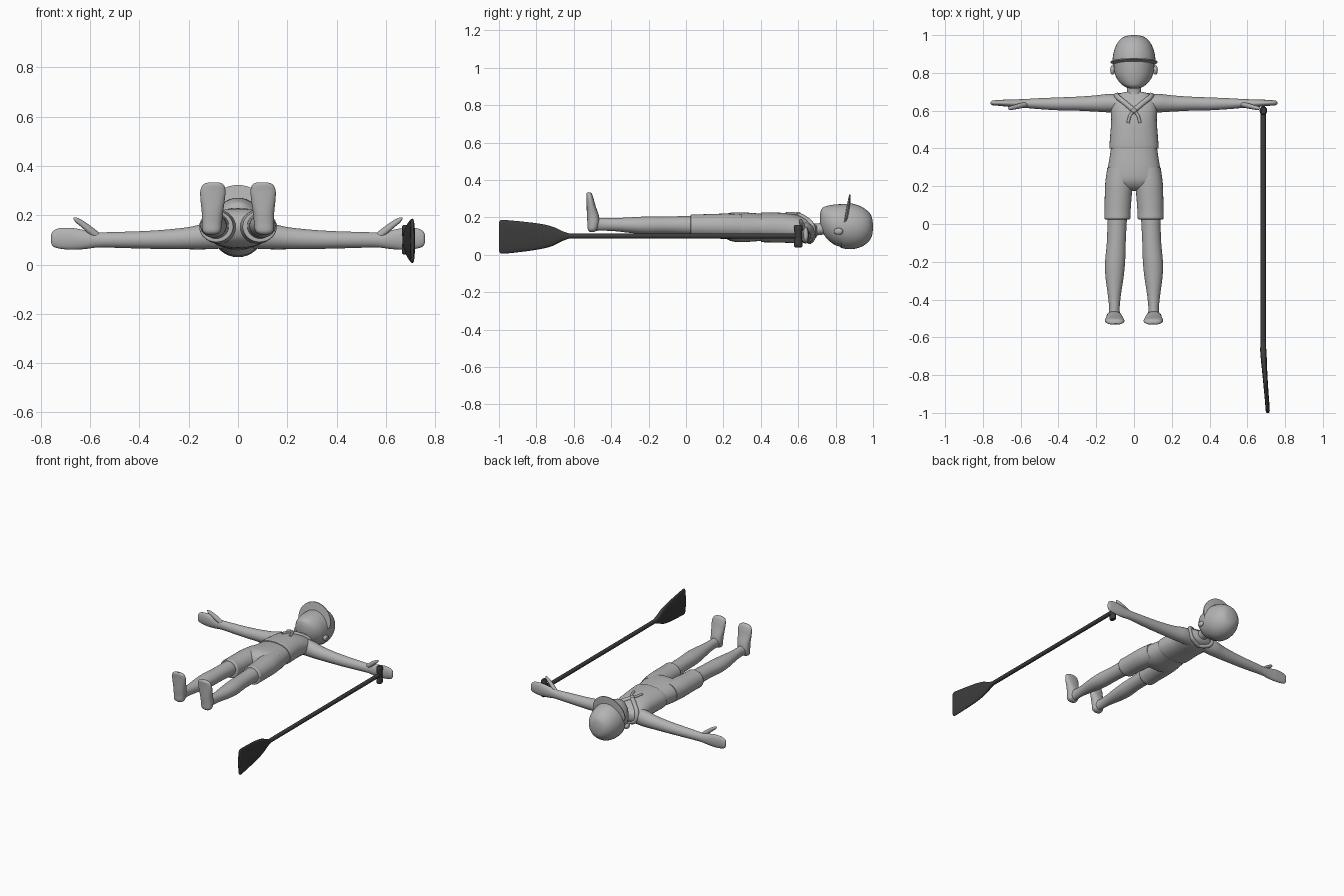
import bpy, bmesh, math
from mathutils import Vector


def material(name, rgb):
    m = bpy.data.materials.new(name)
    m.diffuse_color = (*rgb, 1)
    return m


GREY = material("light_grey", (0.45, 0.45, 0.45))
DARK = material("dark_grey", (0.045, 0.045, 0.045))


def finish(name, bm, mat, mirror=False, angle=45):
    bmesh.ops.recalc_face_normals(bm, faces=bm.faces)
    me = bpy.data.meshes.new(name)
    bm.to_mesh(me)
    bm.free()
    me.materials.append(mat)
    ob = bpy.data.objects.new(name, me)
    bpy.context.collection.objects.link(ob)
    if mirror:
        ob.modifiers.new("Mirror", 'MIRROR')
    bpy.ops.object.select_all(action='DESELECT')
    ob.select_set(True)
    bpy.context.view_layer.objects.active = ob
    bpy.ops.object.shade_smooth_by_angle(angle=math.radians(angle))
    return ob


def spline(rows, steps):
    """Catmull-Rom interpolation between cross-sections."""
    out = []
    for i in range(len(rows) - 1):
        p0, p1 = rows[max(i - 1, 0)], rows[i]
        p2, p3 = rows[i + 1], rows[min(i + 2, len(rows) - 1)]
        for s in range(steps):
            t = s / steps
            out.append([0.5 * (2 * b + (c - a) * t + (2 * a - 5 * b + 4 * c - d) * t * t
                               + (3 * b - a - 3 * c + d) * t ** 3)
                        for a, b, c, d in zip(p0, p1, p2, p3)])
    out.append(list(rows[-1]))
    return out


def loft(axis, rows, n=28, steps=4, power=1.0):
    """rows: position on axis, two centre coordinates, two radii."""
    bm = bmesh.new()
    rings = []
    for t, a, b, ra, rb in spline(rows, steps):
        ring = []
        for k in range(n):
            c, s = math.cos(2 * math.pi * k / n), math.sin(2 * math.pi * k / n)
            u = a + max(ra, 0.001) * math.copysign(abs(c) ** power, c)
            v = b + max(rb, 0.001) * math.copysign(abs(s) ** power, s)
            ring.append(bm.verts.new({'x': (t, u, v), 'y': (u, t, v), 'z': (u, v, t)}[axis]))
        rings.append(ring)
    for r, q in zip(rings, rings[1:]):
        for k in range(n):
            bm.faces.new((r[k], r[(k + 1) % n], q[(k + 1) % n], q[k]))
    bm.faces.new(rings[0])
    bm.faces.new(rings[-1])
    return bm


def ball(name, centre, radii, mat, mirror=False):
    bm = bmesh.new()
    bmesh.ops.create_uvsphere(bm, u_segments=20, v_segments=12, radius=1)
    for v in bm.verts:
        v.co = Vector([c + p * r for c, p, r in zip(centre, v.co, radii)])
    return finish(name, bm, mat, mirror)


# Head
HEAD = [(0.717, 0, 0.19, 0.02, 0.03), (0.727, 0, 0.188, 0.048, 0.06),
        (0.75, 0, 0.175, 0.077, 0.085), (0.79, 0, 0.162, 0.1, 0.106),
        (0.84, 0, 0.155, 0.108, 0.116), (0.885, 0, 0.152, 0.107, 0.117),
        (0.93, 0, 0.15, 0.095, 0.104), (0.965, 0, 0.15, 0.074, 0.08),
        (0.986, 0, 0.15, 0.045, 0.05), (0.993, 0, 0.15, 0.008, 0.008)]
finish("head", loft('y', HEAD, 36), GREY)
ball("ear", (0.113, 0.815, 0.125), (0.013, 0.025, 0.018), GREY, True)

# Cap: enlarged crown cut along a tilted plane
bm = loft('y', [(0.845 + (t - 0.845) * 1.045, a, b, ra + 0.005, rb + 0.005)
                for t, a, b, ra, rb in HEAD], 36)
bmesh.ops.bisect_plane(bm, geom=bm.verts[:] + bm.edges[:] + bm.faces[:],
                       plane_co=(0, 0.847, 0.155), plane_no=(0, 1, -0.17), clear_inner=True)
finish("cap_crown", bm, GREY)

# Cap brim: crescent standing out over the face
bm = bmesh.new()
rows = []
for i in range(25):
    a = math.radians(10 + 160 * i / 24)
    w = 0.054 * max(0, math.sin(math.pi * i / 24)) ** 0.6
    row = []
    for r, dy in ((0.105, -0.006), (0.114 + w, -0.003), (0.114 + w, 0.003), (0.105, 0.014)):
        z = 0.155 + r * math.sin(a)
        row.append(bm.verts.new((r * 0.98 * math.cos(a), 0.847 + 0.17 * (z - 0.155) + dy, z)))
    rows.append(row)
for r, q in zip(rows, rows[1:]):
    for k in range(4):
        bm.faces.new((r[k], r[(k + 1) % 4], q[(k + 1) % 4], q[k]))
bm.faces.new(rows[0])
bm.faces.new(rows[-1])
finish("cap_brim", bm, GREY)

# Neck and shirt
finish("neck", loft('y', [(0.66, 0, 0.13, 0.05, 0.045), (0.7, 0, 0.135, 0.038, 0.032),
                          (0.76, 0, 0.145, 0.04, 0.035)]), GREY)
finish("shirt", loft('y', [(0.4, 0, 0.147, 0.129, 0.078), (0.415, 0, 0.147, 0.13, 0.08),
                           (0.47, 0, 0.146, 0.126, 0.08), (0.54, 0, 0.143, 0.121, 0.079),
                           (0.6, 0, 0.137, 0.122, 0.074), (0.65, 0, 0.13, 0.118, 0.062),
                           (0.685, 0, 0.125, 0.085, 0.042), (0.7, 0, 0.128, 0.045, 0.03)],
                     36, power=0.9), GREY)

# Arms with mitten hands and thumbs
finish("arm", loft('x', [(0.06, 0.638, 0.12, 0.045, 0.055), (0.13, 0.64, 0.115, 0.049, 0.053),
                         (0.2, 0.638, 0.107, 0.043, 0.045), (0.3, 0.637, 0.102, 0.037, 0.039),
                         (0.4, 0.636, 0.1, 0.034, 0.035), (0.5, 0.637, 0.1, 0.029, 0.032),
                         (0.57, 0.638, 0.1, 0.024, 0.031), (0.62, 0.638, 0.101, 0.022, 0.038),
                         (0.67, 0.64, 0.104, 0.019, 0.044), (0.72, 0.641, 0.106, 0.015, 0.042),
                         (0.75, 0.641, 0.105, 0.012, 0.032), (0.759, 0.641, 0.104, 0.005, 0.015)]),
       GREY, True)
finish("thumb", loft('x', [(0.56, 0.635, 0.11, 0.012, 0.016), (0.6, 0.626, 0.139, 0.014, 0.019),
                           (0.635, 0.618, 0.166, 0.012, 0.015), (0.657, 0.613, 0.18, 0.01, 0.011),
                           (0.667, 0.612, 0.186, 0.003, 0.004)], 16), GREY, True)

# Shorts
finish("shorts_seat", loft('y', [(0.43, 0, 0.147, 0.118, 0.07), (0.36, 0, 0.147, 0.128, 0.076),
                                 (0.29, 0, 0.147, 0.139, 0.08), (0.23, 0, 0.15, 0.14, 0.073),
                                 (0.19, 0, 0.152, 0.115, 0.045), (0.175, 0, 0.152, 0.07, 0.01)],
                           36, power=0.9), GREY)
finish("shorts_leg", loft('y', [(0.3, 0.075, 0.15, 0.066, 0.066), (0.22, 0.079, 0.152, 0.073, 0.068),
                                (0.14, 0.084, 0.153, 0.071, 0.065), (0.07, 0.087, 0.153, 0.069, 0.063),
                                (0.03, 0.088, 0.153, 0.069, 0.063), (0.025, 0.088, 0.153, 0.06, 0.054)]),
       GREY, True)

# Legs and bare feet
finish("leg", loft('y', [(0.08, 0.089, 0.155, 0.055, 0.054), (0, 0.09, 0.157, 0.051, 0.05),
                         (-0.1, 0.094, 0.158, 0.05, 0.047), (-0.2, 0.1, 0.157, 0.053, 0.048),
                         (-0.28, 0.103, 0.158, 0.048, 0.043), (-0.38, 0.104, 0.161, 0.034, 0.035),
                         (-0.45, 0.104, 0.163, 0.028, 0.034), (-0.5, 0.105, 0.163, 0.034, 0.036)]),
       GREY, True)
finish("foot", loft('z', [(0.122, 0.108, -0.502, 0.018, 0.012), (0.135, 0.107, -0.5, 0.036, 0.025),
                          (0.17, 0.106, -0.495, 0.041, 0.032), (0.21, 0.104, -0.498, 0.043, 0.032),
                          (0.26, 0.103, -0.507, 0.049, 0.024), (0.3, 0.102, -0.513, 0.051, 0.019),
                          (0.325, 0.1, -0.518, 0.041, 0.015), (0.334, 0.098, -0.52, 0.018, 0.008)],
                    power=0.85), GREY, True)


# Neckerchief: collar roll, knot and two tails
def roll(name, pts, depth):
    cu = bpy.data.curves.new(name, 'CURVE')
    cu.dimensions = '3D'
    cu.bevel_depth, cu.bevel_resolution, cu.use_fill_caps = depth, 3, True
    sp = cu.splines.new('BEZIER')
    sp.bezier_points.add(len(pts) - 1)
    for p, co in zip(sp.bezier_points, pts):
        p.co = co
        p.handle_left_type = p.handle_right_type = 'AUTO'
    ob = bpy.data.objects.new(name, cu)
    bpy.context.collection.objects.link(ob)
    cu.materials.append(GREY)
    ob.modifiers.new("Mirror", 'MIRROR')


roll("neckerchief_collar", [(0, 0.6, 0.212), (0.045, 0.638, 0.193), (0.09, 0.676, 0.152),
                            (0.08, 0.68, 0.1), (0.045, 0.672, 0.08), (0, 0.66, 0.07)], 0.014)
roll("neckerchief_tail", [(0, 0.6, 0.215), (0.02, 0.575, 0.22), (0.032, 0.535, 0.222)], 0.008)
ball("neckerchief_knot", (0, 0.6, 0.216), (0.016, 0.014, 0.014), GREY)

# Paddle: shaft, cross grip and bent blade
finish("paddle_shaft", loft('y', [(0.61, 0.685, 0.1, 0.014, 0.014), (0, 0.684, 0.1, 0.014, 0.014),
                                  (-0.7, 0.684, 0.1, 0.014, 0.014)], 16), DARK)
finish("paddle_grip", loft('z', [(0.04, 0.685, 0.6, 0.014, 0.018), (0.052, 0.685, 0.6, 0.02, 0.024),
                                 (0.1, 0.685, 0.6, 0.017, 0.019), (0.148, 0.685, 0.6, 0.02, 0.024),
                                 (0.16, 0.685, 0.6, 0.014, 0.018)], 16), DARK)
finish("paddle_blade", loft('y', [(-0.62, 0.684, 0.1, 0.012, 0.012), (-0.66, 0.684, 0.1, 0.016, 0.026),
                                  (-0.71, 0.687, 0.099, 0.016, 0.05), (-0.77, 0.691, 0.098, 0.014, 0.066),
                                  (-0.86, 0.698, 0.097, 0.012, 0.079), (-0.97, 0.707, 0.096, 0.011, 0.09),
                                  (-0.993, 0.708, 0.096, 0.01, 0.087), (-1.0, 0.708, 0.096, 0.006, 0.075)],
                            24, power=0.75), DARK)
